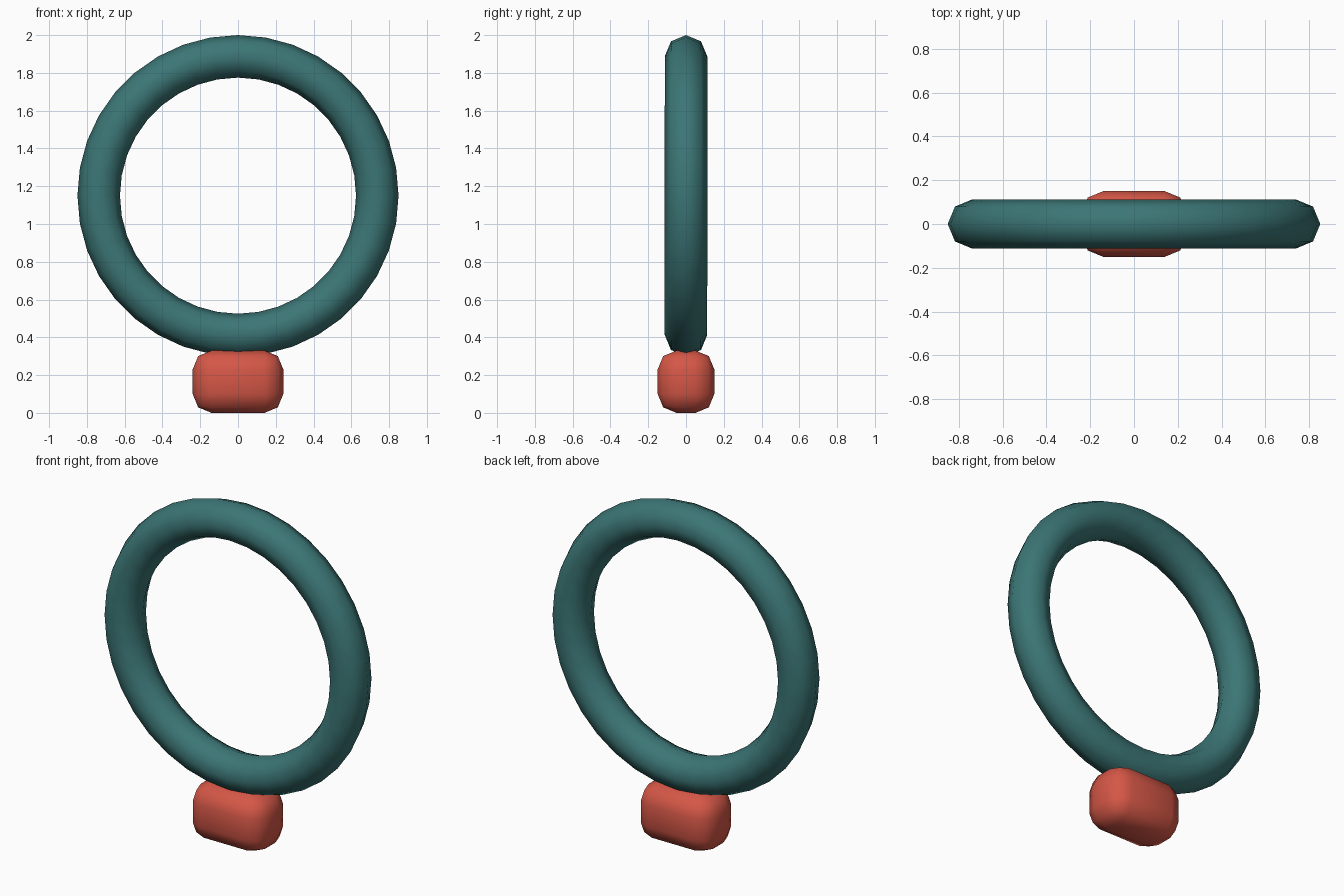
import bpy
import math

cube = bpy.data.objects.get("Cube")
if cube:
    bpy.data.objects.remove(cube, do_unlink=True)


def make_material(name, rgb):
    mat = bpy.data.materials.new(name)
    mat.use_nodes = True
    color = (*rgb, 1.0)
    mat.diffuse_color = color
    mat.node_tree.nodes["Principled BSDF"].inputs["Base Color"].default_value = color
    return mat


def finish(name, mat):
    obj = bpy.context.object
    obj.name = name
    obj.data.materials.append(mat)
    bpy.ops.object.shade_smooth()
    return obj


teal = make_material("teal", (0.045, 0.18, 0.18))
red = make_material("coral red", (0.66, 0.095, 0.062))

# Upright ring with an eight-sided tube
TUBE = 0.1125
OUTER = 0.85
bpy.ops.mesh.primitive_torus_add(
    major_segments=36, minor_segments=8,
    major_radius=OUTER - TUBE, minor_radius=TUBE,
    location=(0, 0, 2 - OUTER), rotation=(math.pi / 2, 0, 0))
finish("ring", teal)

# Rounded block under the ring, which sinks slightly into its top
SIZE = (0.48, 0.30, 0.33)
bpy.ops.mesh.primitive_cube_add(size=1, location=(0, 0, SIZE[2] / 2))
block = finish("base_block", red)
block.scale = SIZE
bpy.ops.object.transform_apply(location=False, rotation=False, scale=True)
bevel = block.modifiers.new("rounded edges", "BEVEL")
bevel.width = 0.1
bevel.segments = 2
